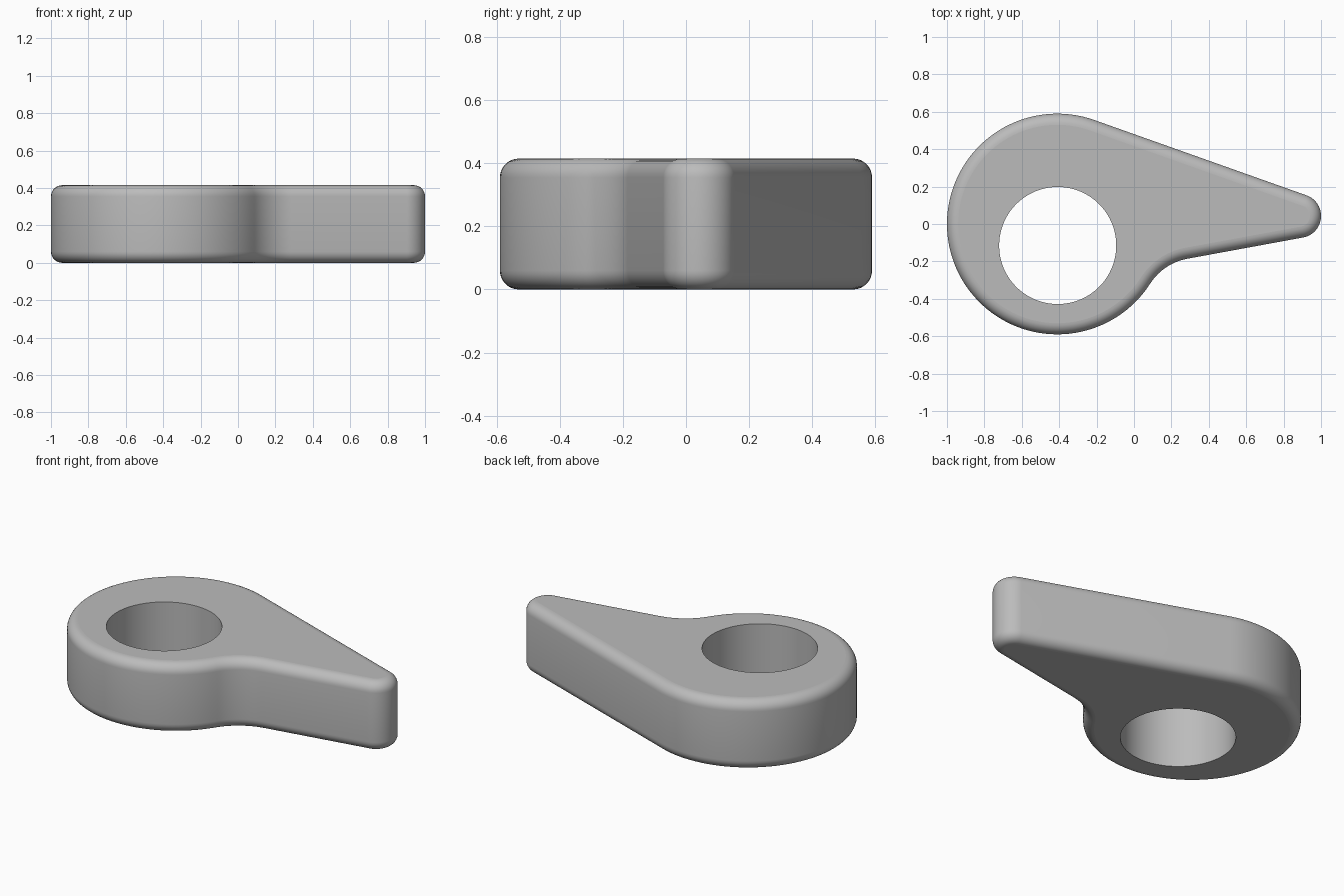
import bpy, bmesh
from math import sin, cos, pi, radians, acos, atan2, hypot, sqrt
from mathutils import Vector

cube = bpy.data.objects.get("Cube")
if cube:
    bpy.data.objects.remove(cube)

HEIGHT, ROUND, ROUND_STEPS = 0.415, 0.06, 8
BODY, BODY_R = Vector((-0.41, 0)), 0.59
TIP, TIP_R = Vector((0.883, 0.043)), 0.117
HOLE, HOLE_R = Vector((-0.408, -0.115)), 0.313
NECK_R = 0.3


def arc(centre, radius, start, end, side=1):
    """Points and outward normals; side is -1 for a concave arc."""
    n = max(6, int(abs(end - start) / radians(3)))
    out = []
    for i in range(n + 1):
        a = start + (end - start) * i / n
        d = Vector((cos(a), sin(a)))
        out.append((centre + d * radius, d * side))
    return out


# Upper flank: common tangent of the body and tip circles
span = TIP - BODY
upper = atan2(span.y, span.x) + acos((BODY_R - TIP_R) / span.length)

# Lower flank: tangent to the tip, blended into the body by a concave neck
slope = radians(10.4)
lower = slope - pi / 2
along, normal = Vector((cos(slope), sin(slope))), Vector((cos(lower), sin(lower)))
foot = TIP + normal * TIP_R
depth = (foot - BODY).dot(normal) + NECK_R
neck = BODY + normal * depth + along * sqrt((BODY_R + NECK_R) ** 2 - depth ** 2)
to_neck = neck - BODY
join = atan2(to_neck.y, to_neck.x)

# Counter-clockwise outline
outline = (arc(BODY, BODY_R, upper, join + 2 * pi)
           + arc(neck, NECK_R, join + pi, lower + pi, -1)[1:]
           + arc(TIP, TIP_R, lower, upper))

# Rounded edge profile as (inset, height) from bottom to top
quarter = [i * pi / 2 / ROUND_STEPS for i in range(ROUND_STEPS + 1)]
profile = [(ROUND * (1 - sin(a)), ROUND * (1 - cos(a))) for a in quarter]
profile += [(inset, HEIGHT - z) for inset, z in reversed(profile)]

bm = bmesh.new()


def ring(points, z):
    return [bm.verts.new((p.x, p.y, z)) for p in points]


def skin(a, b):
    for i in range(len(a)):
        j = (i + 1) % len(a)
        bm.faces.new((a[i], a[j], b[j], b[i])).smooth = True


def loop_edges(loop):
    return [bm.edges.get((loop[i - 1], loop[i])) for i in range(len(loop))]


# Outer wall with rounded rims
outer = [ring([p - n * inset for p, n in outline], z) for inset, z in profile]
for a, b in zip(outer, outer[1:]):
    skin(a, b)

# Straight bore with sharp rims
circle = [p for p, n in arc(HOLE, HOLE_R, 0, 2 * pi)[:-1]]
bore = [ring(circle, 0), ring(circle, HEIGHT)]
skin(bore[1], bore[0])

# Flat bottom and top around the bore
for rim, hole, up in ((outer[0], bore[0], -1), (outer[-1], bore[1], 1)):
    made = bmesh.ops.triangle_fill(bm, edges=loop_edges(rim) + loop_edges(hole),
                                   use_beauty=True, normal=(0, 0, up))
    for face in made["geom"]:
        if isinstance(face, bmesh.types.BMFace):
            face.smooth = False
            face.normal_update()
            if face.normal.z * up < 0:
                face.normal_flip()

mesh = bpy.data.meshes.new("cam_lever")
bm.to_mesh(mesh)
bm.free()
lever = bpy.data.objects.new("cam_lever", mesh)
bpy.context.collection.objects.link(lever)

# Plain grey
grey = bpy.data.materials.new("grey")
grey.use_nodes = True
colour = (0.5, 0.5, 0.5, 1)
grey.diffuse_color = colour
grey.node_tree.nodes["Principled BSDF"].inputs["Base Color"].default_value = colour
mesh.materials.append(grey)
